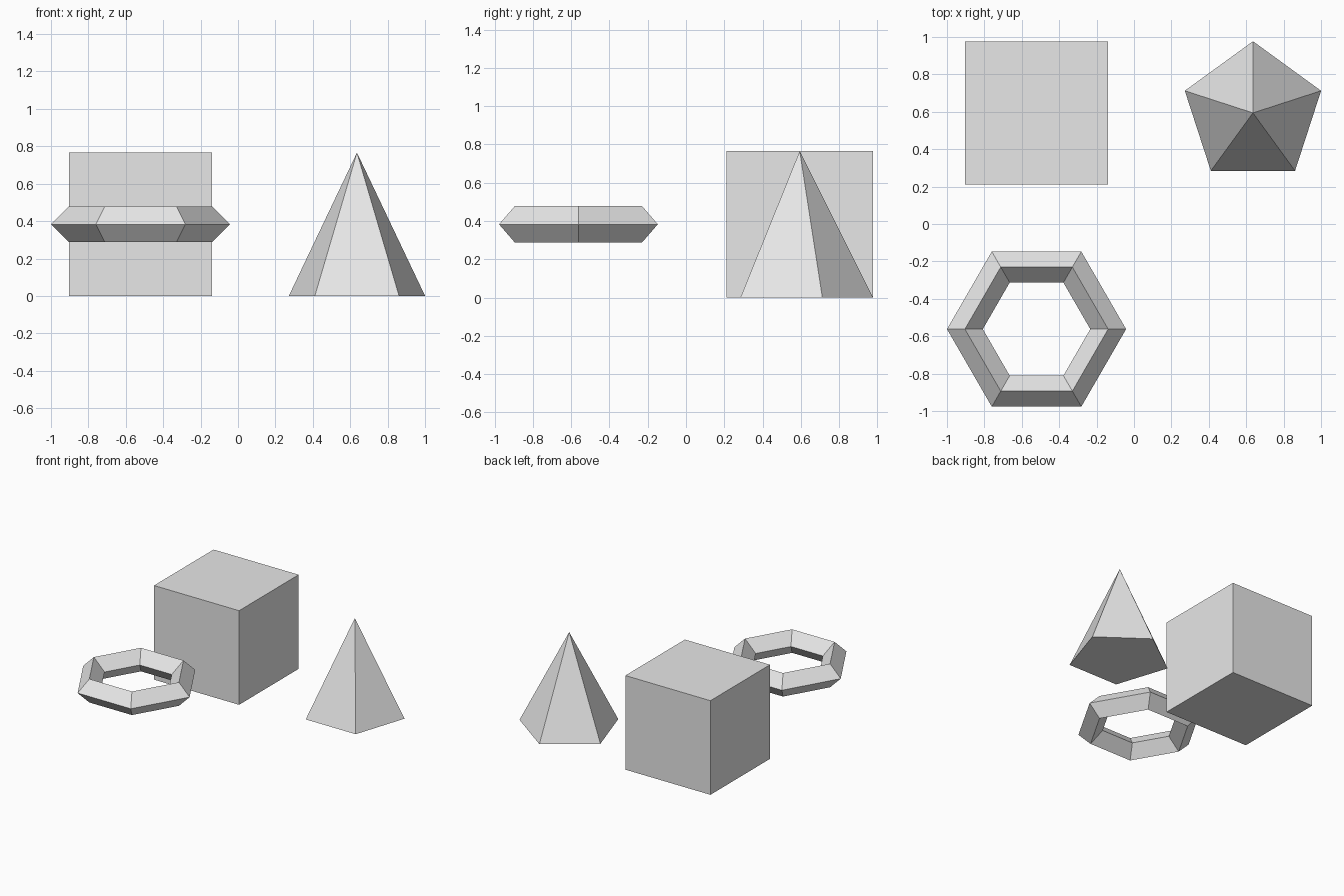
import bpy

# Remove the default cube only
default = bpy.data.objects.get("Cube")
if default:
    bpy.data.objects.remove(default, do_unlink=True)

UNIT = 0.383  # half the height of the box; all shapes share this size

# Single light grey material
grey = bpy.data.materials.new("light_grey")
grey.use_nodes = True
colour = (0.8, 0.8, 0.8, 1.0)
grey.diffuse_color = colour
grey.node_tree.nodes["Principled BSDF"].inputs["Base Color"].default_value = colour


def finish(name):
    """Name the newest object, colour it and keep its facets flat."""
    part = bpy.context.object
    part.name = part.data.name = name
    part.data.materials.clear()
    part.data.materials.append(grey)
    bpy.ops.object.shade_flat()


# Box at the back right
bpy.ops.mesh.primitive_cube_add(size=2 * UNIT, location=(-0.521, 0.594, UNIT))
finish("box")

# Five-sided pyramid at the back left, one corner pointing back
bpy.ops.mesh.primitive_cone_add(
    vertices=5, radius1=UNIT, radius2=0, depth=2 * UNIT,
    location=(0.636, 0.594, UNIT))
finish("five_sided_pyramid")

# Floating hexagonal ring with a diamond cross-section
bpy.ops.mesh.primitive_torus_add(
    major_segments=6, minor_segments=4,
    major_radius=UNIT, minor_radius=UNIT / 4,
    location=(-0.521, -0.562, UNIT))
finish("hexagonal_ring")
